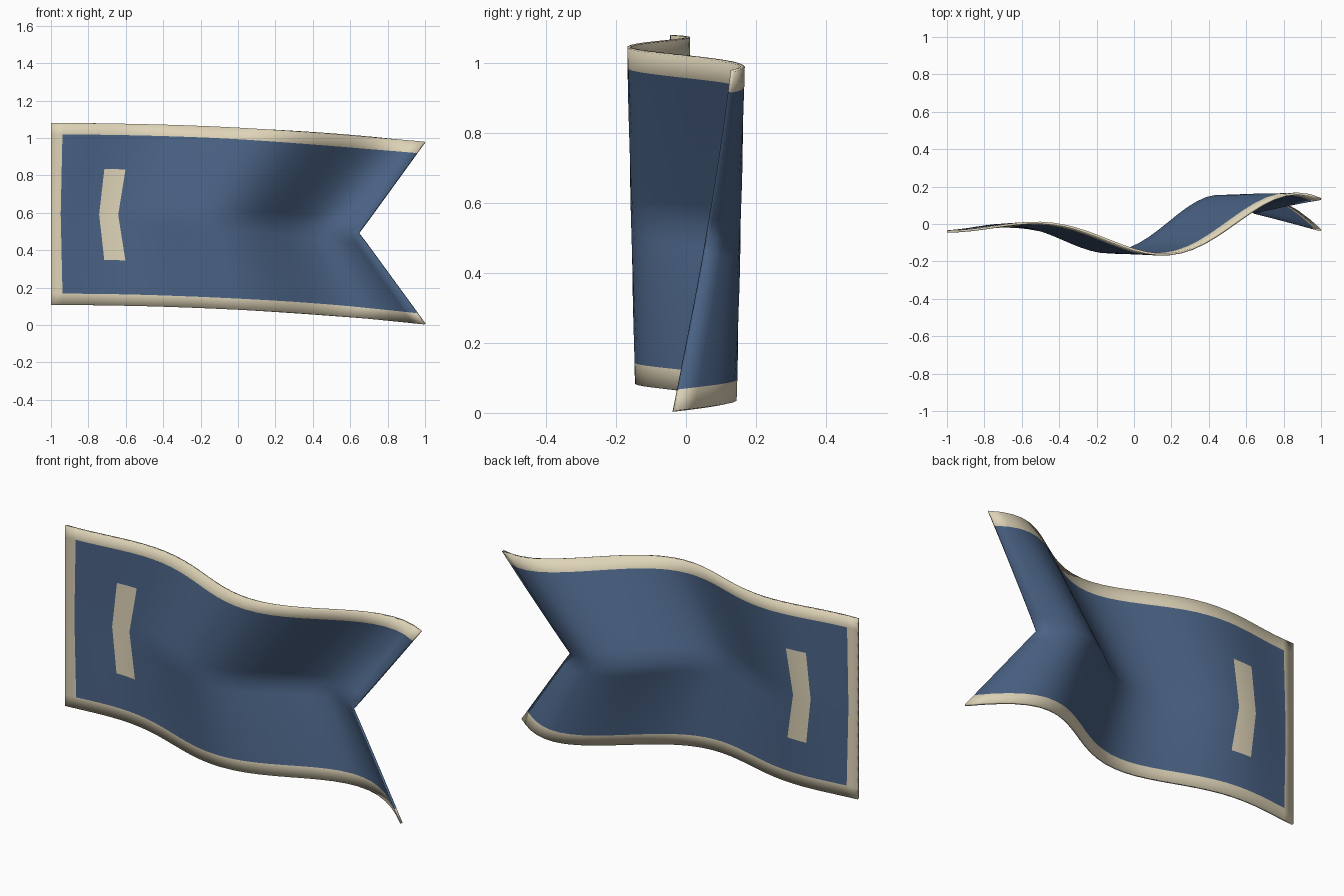
import bpy, bmesh, math

if "Cube" in bpy.data.objects:
    bpy.data.objects.remove(bpy.data.objects["Cube"])

COLS, ROWS = 32, 16


def material(name, rgb):
    m = bpy.data.materials.new(name)
    m.diffuse_color = (*rgb, 1)
    m.use_nodes = True
    m.node_tree.nodes["Principled BSDF"].inputs["Base Color"].default_value = m.diffuse_color
    return m


def cloth_point(u, v):
    """Swallow-tailed cloth: u runs along the flag, v up it."""
    notch = 0.355 * (1 - abs(2 * v - 1))
    x = -1 + u * (2 - notch)
    y = -0.04 + 0.217 * u * math.sin(8.5 * u + 0.9 * (1 - v))
    z = 0.107 + 0.973 * v - 0.102 * u * u
    return x, y, z


# Waving cloth grid
bm = bmesh.new()
grid = [[bm.verts.new(cloth_point(i / COLS, j / ROWS)) for j in range(ROWS + 1)]
        for i in range(COLS + 1)]
for i in range(COLS):
    for j in range(ROWS):
        f = bm.faces.new((grid[i][j], grid[i + 1][j], grid[i + 1][j + 1], grid[i][j + 1]))
        f.smooth = True
        # Hem along top, bottom and hoist, plus the bent bar near the hoist
        hem = i == 0 or j in (0, ROWS - 1)
        bar = i in (5, 6) and 4 <= j < 12
        f.material_index = 1 if hem or bar else 0

mesh = bpy.data.meshes.new("flag_cloth")
bm.to_mesh(mesh)
bm.free()
mesh.materials.append(material("slate blue", (0.069, 0.124, 0.235)))
mesh.materials.append(material("cream", (0.73, 0.651, 0.474)))

flag = bpy.data.objects.new("flag_cloth", mesh)
bpy.context.collection.objects.link(flag)

# Thin cloth thickness
solid = flag.modifiers.new("thickness", 'SOLIDIFY')
solid.thickness = 0.012
solid.offset = 0
